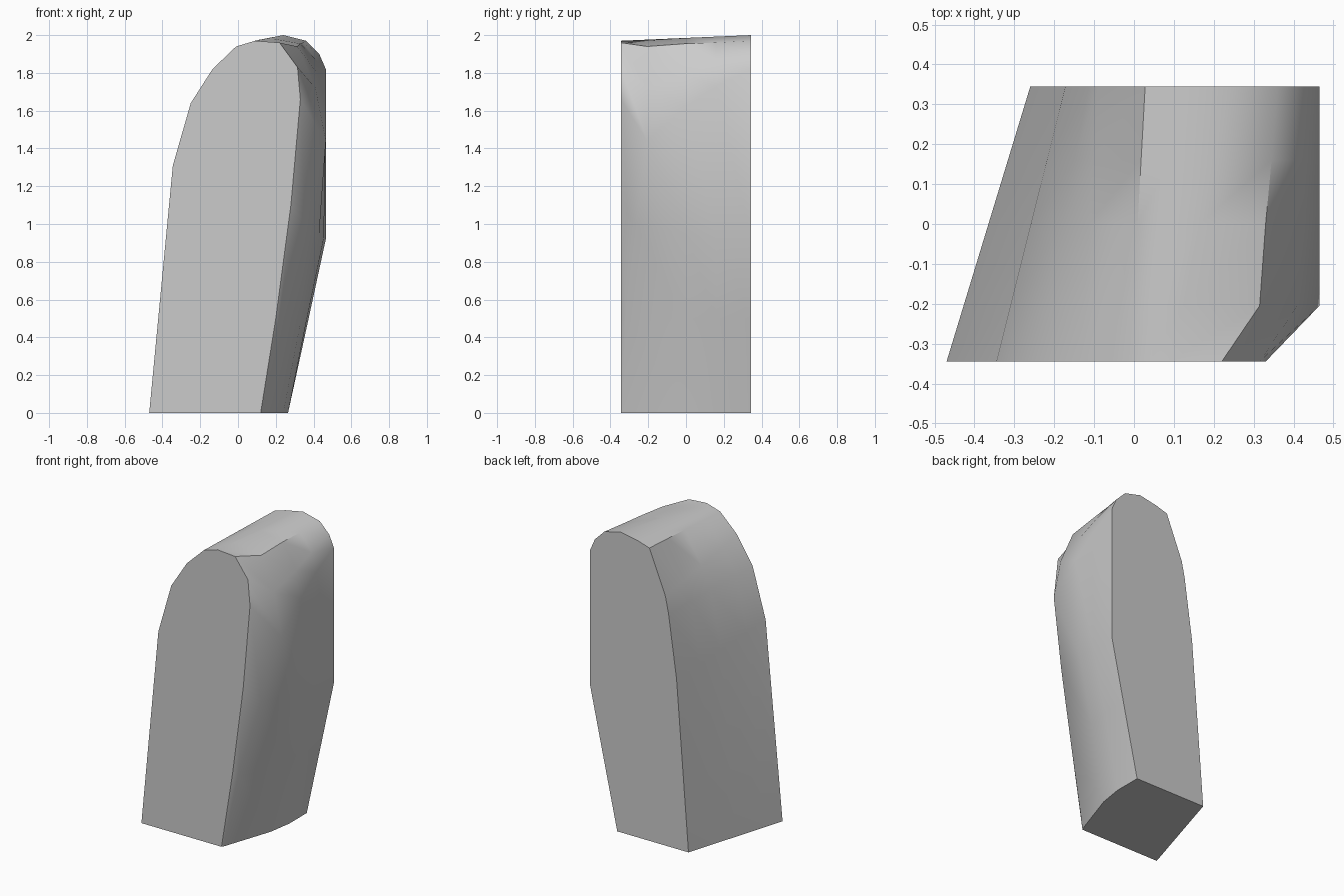
import bpy, bmesh, math
from mathutils import Vector

old = bpy.data.objects.get("Cube")
if old:
    bpy.data.objects.remove(old, do_unlink=True)

mat = bpy.data.materials.new("plain grey")
mat.use_nodes = True
grey = (0.6, 0.6, 0.6, 1)
mat.diffuse_color = grey
mat.node_tree.nodes["Principled BSDF"].inputs["Base Color"].default_value = grey

DEPTH = 0.345
# Matching outlines of the front and back faces (x, z): up the left edge and over the crown
front_crown = [(-.47, 0), (-.345, 1.31), (-.25, 1.64), (-.135, 1.82),
               (-.01, 1.94), (.04, 1.955), (.09, 1.97)]
back_crown = [(-.26, 0), (-.172, 1.13), (-.113, 1.55), (-.09, 1.66),
              (.028, 1.95), (.11, 1.975), (.24, 2)]

# Bulging flank (x, y, z), from the shoulder down to the base, front to back
flank = [
    [(.22, -DEPTH, 1.96), (.315, -DEPTH, 1.83), (.33, -DEPTH, 1.66),
     (.28, -DEPTH, 1.1), (.2, -DEPTH, .5), (.12, -DEPTH, 0)],
    [(.315, -.205, 1.94), (.41, -.205, 1.72), (.465, -.205, 1.44),
     (.355, -.265, 1), (.225, -.319, .5), (.127, -.335, 0)],
    [(.33, 0, 1.955), (.425, 0, 1.79), (.465, 0, 1.62),
     (.43, 0, .95), (.335, 0, .5), (.24, 0, 0)],
    [(.345, .16, 1.96), (.43, .16, 1.85), (.465, .16, 1.73),
     (.455, .16, .93), (.365, .16, .5), (.265, .16, 0)],
    [(.36, DEPTH, 1.97), (.43, DEPTH, 1.9), (.465, DEPTH, 1.82),
     (.465, DEPTH, .92), (.374, DEPTH, .5), (.265, DEPTH, 0)],
]

# Loft the sections from front to back
bm = bmesh.new()
rows = []
for side in flank:
    y = side[0][1]
    t = (y + DEPTH) / (2 * DEPTH)
    crown = [Vector((f[0], y, f[1])).lerp(Vector((b[0], y, b[1])), t)
             for f, b in zip(front_crown, back_crown)]
    rows.append([bm.verts.new(p) for p in crown + side])

count = len(rows[0])
for a, b in zip(rows, rows[1:]):
    for j in range(count - 1):
        bm.faces.new((a[j], a[j + 1], b[j + 1]))
        bm.faces.new((a[j], b[j + 1], b[j]))

# Flat front, back and base
bm.faces.new(rows[0])
bm.faces.new(rows[-1])
bm.faces.new([r[0] for r in rows] + [r[-1] for r in reversed(rows)])
bmesh.ops.recalc_face_normals(bm, faces=bm.faces)

mesh = bpy.data.meshes.new("rounded_block")
bm.to_mesh(mesh)
bm.free()
mesh.materials.append(mat)
block = bpy.data.objects.new("rounded_block", mesh)
bpy.context.collection.objects.link(block)

# Smooth the flanks and crown, keep the end faces crisp
bpy.ops.object.select_all(action='DESELECT')
block.select_set(True)
bpy.context.view_layer.objects.active = block
bpy.ops.object.shade_smooth_by_angle(angle=math.radians(40))
